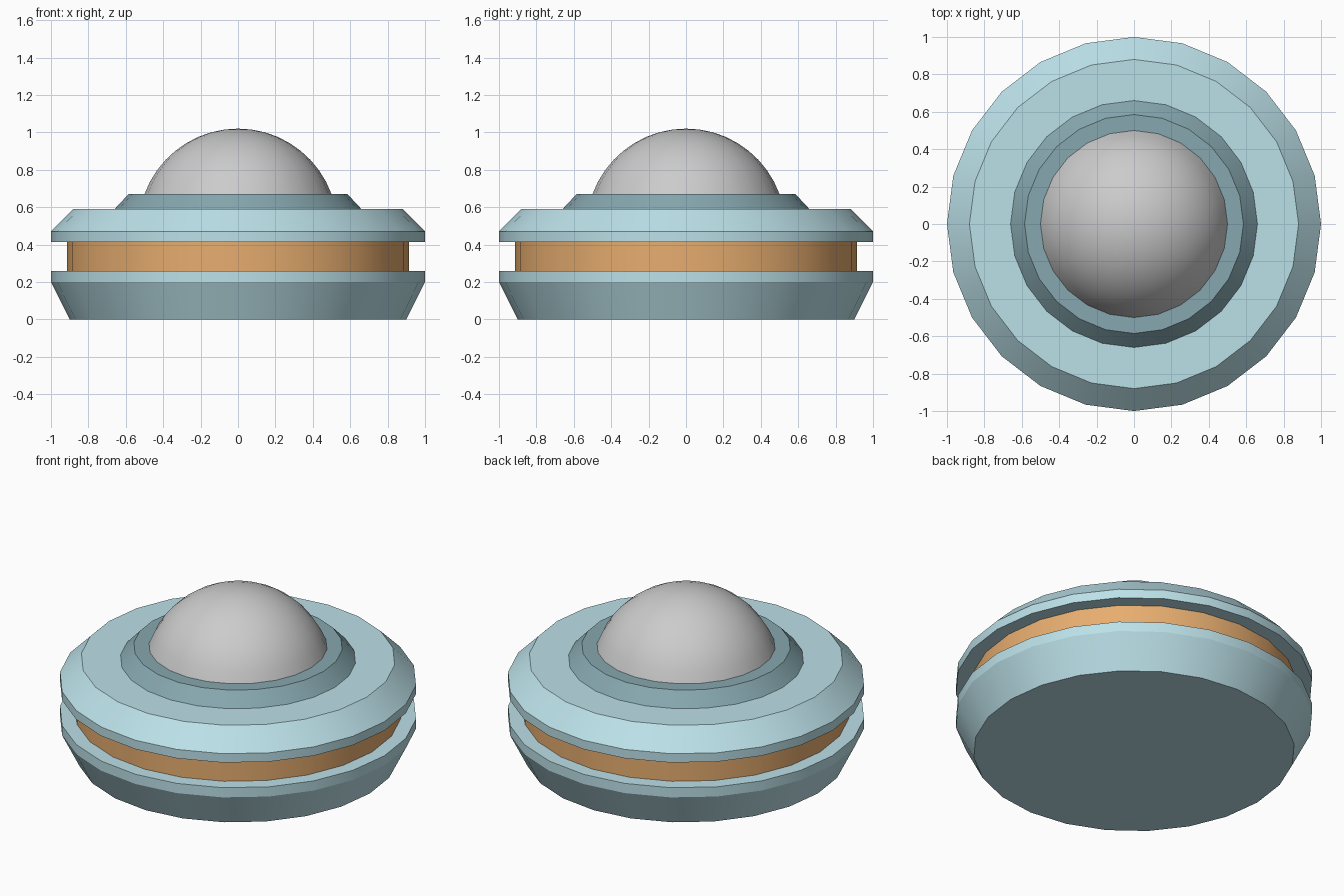
import bpy, bmesh, math

if "Cube" in bpy.data.objects:
    bpy.data.objects.remove(bpy.data.objects["Cube"])

SIDES = 24


def material(name, rgb):
    m = bpy.data.materials.new(name)
    m.diffuse_color = (*rgb, 1)
    m.use_nodes = True
    m.node_tree.nodes["Principled BSDF"].inputs["Base Color"].default_value = m.diffuse_color
    return m


def lathe(name, profile, mat=None, angle=20):
    """Spin (radius, z) points, listed bottom to top, into a capped solid."""
    bm = bmesh.new()
    rings = []
    for r, z in profile:
        n = SIDES if r > 0 else 1
        rings.append([bm.verts.new((r * math.cos(2 * math.pi * i / SIDES),
                                    r * math.sin(2 * math.pi * i / SIDES), z))
                      for i in range(n)])
    for a, b in zip(rings, rings[1:]):
        for i in range(SIDES):
            j = (i + 1) % SIDES
            if len(b) == 1:
                bm.faces.new((a[i], a[j], b[0]))
            else:
                bm.faces.new((a[i], a[j], b[j], b[i]))
    bm.faces.new(rings[0][::-1])
    if len(rings[-1]) > 1:
        bm.faces.new(rings[-1])
    mesh = bpy.data.meshes.new(name)
    bm.to_mesh(mesh)
    bm.free()
    obj = bpy.data.objects.new(name, mesh)
    bpy.context.collection.objects.link(obj)
    if mat:
        mesh.materials.append(mat)
    bpy.ops.object.select_all(action='DESELECT')
    obj.select_set(True)
    bpy.context.view_layer.objects.active = obj
    bpy.ops.object.shade_smooth_by_angle(angle=math.radians(angle))
    return obj


pale = material("pale_teal", (0.50, 0.75, 0.81))
dark = material("dark_teal", (0.24, 0.39, 0.43))
orange = material("orange", (0.80, 0.42, 0.16))

# Lower and upper shells with the recessed band between them
lathe("lower_shell", [(0.9, 0), (1, 0.2), (1, 0.26)], pale)
lathe("band", [(0.915, 0.26), (0.915, 0.415)], orange)
lathe("upper_shell", [(1, 0.415), (1, 0.47), (0.88, 0.59)], pale)

# Collar around the dome
lathe("collar", [(0.66, 0.59), (0.585, 0.67)], dark)

# Dome: spherical cap, 0.5 wide at the base and 0.35 high
base_r, base_z, height, steps = 0.5, 0.67, 0.35, 9
R = (base_r ** 2 + height ** 2) / (2 * height)
centre = base_z + height - R
start = math.asin(base_r / R)
cap = [(R * math.sin(start * (1 - k / steps)),
        centre + R * math.cos(start * (1 - k / steps))) for k in range(steps)]
lathe("dome", cap + [(0, base_z + height)], angle=30)
